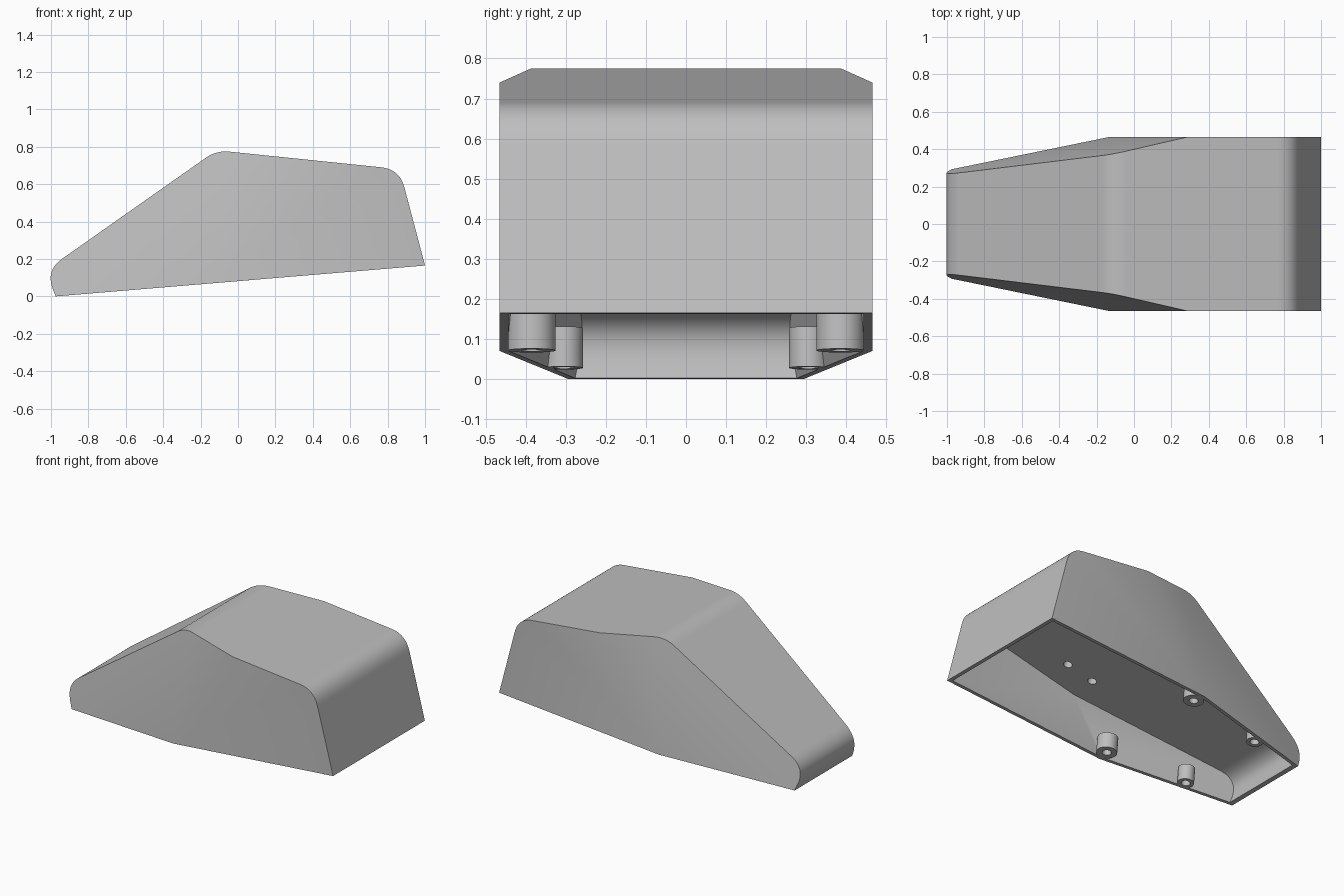
import bpy, bmesh, math
from mathutils import Vector, Matrix

cube = bpy.data.objects.get("Cube")
if cube:
    bpy.data.objects.remove(cube)

HALF, WALL = 0.465, 0.022
TILT = math.atan(0.083)            # slope of the open underside


def make_object(name, bm):
    bmesh.ops.recalc_face_normals(bm, faces=bm.faces[:])
    mesh = bpy.data.meshes.new(name)
    bm.to_mesh(mesh)
    bm.free()
    obj = bpy.data.objects.new(name, mesh)
    bpy.context.collection.objects.link(obj)
    return obj


def rounded(corners, steps=10):
    """Side outline from (x, z, rounding length) corners."""
    out = []
    for i, (x, z, r) in enumerate(corners):
        p = Vector((x, z))
        if r == 0:
            out.append(p)
            continue
        prev = Vector(corners[i - 1][:2])
        nxt = Vector(corners[(i + 1) % len(corners)][:2])
        a = p + (prev - p).normalized() * r
        b = p + (nxt - p).normalized() * r
        for k in range(steps + 1):
            t = k / steps
            out.append(a * (1 - t) ** 2 + p * 2 * t * (1 - t) + b * t * t)
    return out


def tapered_prism(name, corners, half):
    """Extrude the outline across y, then slice both sides toward the nose."""
    bm = bmesh.new()
    face = bm.faces.new([bm.verts.new((p.x, -half, p.y)) for p in rounded(corners)])
    ext = bmesh.ops.extrude_face_region(bm, geom=[face])
    moved = [v for v in ext["geom"] if isinstance(v, bmesh.types.BMVert)]
    bmesh.ops.translate(bm, vec=(0, 2 * half, 0), verts=moved)
    bmesh.ops.recalc_face_normals(bm, faces=bm.faces[:])
    for s in (-1, 1):
        bmesh.ops.bisect_plane(
            bm, geom=bm.verts[:] + bm.edges[:] + bm.faces[:], dist=1e-5,
            plane_co=(-0.13, s * half, 0.075), plane_no=(-0.216, s, 0.135),
            clear_outer=True)
        rim = [e for e in bm.edges if e.is_boundary]
        bmesh.ops.holes_fill(bm, edges=rim, sides=0)
    return make_object(name, bm)


def cylinder(name, centre, radius, low, high, tilt):
    """Cylinder along its tilted axis, between low and high from the centre."""
    bm = bmesh.new()
    place = (Matrix.Translation(centre) @ Matrix.Rotation(-tilt, 4, "Y")
             @ Matrix.Translation((0, 0, (low + high) / 2)))
    bmesh.ops.create_cone(bm, cap_ends=True, segments=32, radius1=radius,
                          radius2=radius, depth=high - low, matrix=place)
    return make_object(name, bm)


def subtract(target, cutter):
    mod = target.modifiers.new("cut", "BOOLEAN")
    mod.operation, mod.solver, mod.object = "DIFFERENCE", "EXACT", cutter
    bpy.context.view_layer.objects.active = target
    bpy.ops.object.modifier_apply(modifier=mod.name)
    bpy.data.objects.remove(cutter)


# Outer wedge body
shell = tapered_prism("wedge_shell", [
    (-0.975, 0, 0), (-1.03, 0.138, 0.11), (-0.115, 0.781, 0.07),
    (0.864, 0.68, 0.1), (1, 0.165, 0)], HALF)

# Cavity open at the underside, with a sloping ceiling
cavity = tapered_prism("cavity_cutter", [
    (-0.93, -0.05, 0), (-0.99, 0.15, 0.13), (0.862, 0.595, 0),
    (1.034, -0.05, 0)], HALF - WALL)

# Screw bosses are left standing inside the cavity
bosses = [(-0.12, 0.385, 0.071, 0.06), (-0.64, 0.305, 0.028, 0.048)]
for s in (-1, 1):
    for x, y, z, r in bosses:
        subtract(cavity, cylinder("boss", (x, s * y, z), r, -0.15, 0.1, TILT))
subtract(shell, cavity)

# Screw holes in the bosses and blind holes in the ceiling
for s in (-1, 1):
    for x, y, z, r in bosses:
        subtract(shell, cylinder("screw_hole", (x, s * y, z), 0.026, -0.05, 0.08, TILT))
    for x in (0.09, 0.27):
        subtract(shell, cylinder("ceiling_hole", (x, s * 0.265, 0.388 + 0.24 * x),
                                 0.026, -0.05, 0.06, math.atan(0.24)))

# Plain grey finish
grey = bpy.data.materials.new("plain_grey")
grey.use_nodes = True
colour = (0.52, 0.52, 0.52, 1)
grey.diffuse_color = colour
grey.node_tree.nodes["Principled BSDF"].inputs["Base Color"].default_value = colour
shell.data.materials.clear()
shell.data.materials.append(grey)
for poly in shell.data.polygons:
    poly.material_index = 0

# Smooth rounded corners, crisp edges
bpy.ops.object.select_all(action="DESELECT")
shell.select_set(True)
bpy.context.view_layer.objects.active = shell
bpy.ops.object.shade_smooth_by_angle(angle=math.radians(30))
weighted = shell.modifiers.new("even_shading", "WEIGHTED_NORMAL")
weighted.keep_sharp = True
